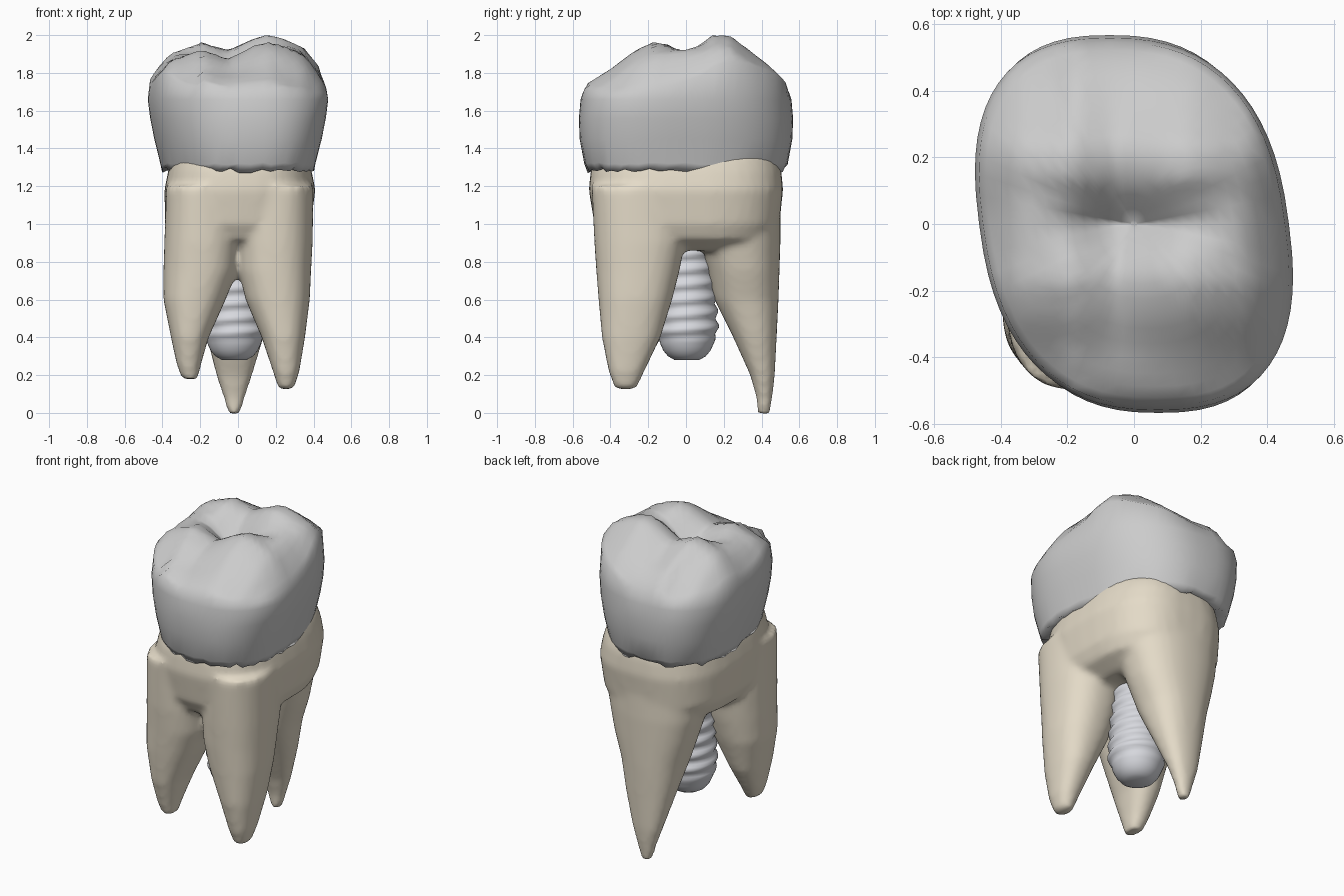
import bpy, bmesh, math, random

if "Cube" in bpy.data.objects:
    bpy.data.objects.remove(bpy.data.objects["Cube"])

random.seed(4)
SEG = 64


def lerp(table, t):
    if t <= table[0][0]:
        return table[0][1]
    for (a, va), (b, vb) in zip(table, table[1:]):
        if t <= b:
            f = (t - a) / (b - a)
            return va + (vb - va) * f
    return table[-1][1]


def oval(cx, cy, rx, ry, power, shear=0.0, n=SEG):
    pts = []
    for i in range(n):
        a = 2 * math.pi * i / n
        c, s = math.cos(a), math.sin(a)
        x = rx * math.copysign(abs(c) ** (2 / power), c)
        y = ry * math.copysign(abs(s) ** (2 / power), s)
        pts.append((cx + x - shear * y, cy + y))
    return pts


def loft(bm, rings):
    """Skin a list of equal-length rings of 3D points and cap both ends."""
    loops = [[bm.verts.new(p) for p in r] for r in rings]
    n = len(loops[0])
    for lo, hi in zip(loops, loops[1:]):
        for i in range(n):
            j = (i + 1) % n
            bm.faces.new((lo[i], lo[j], hi[j], hi[i]))
    bm.faces.new(loops[0][::-1])
    bm.faces.new(loops[-1])


def finish(name, bm, color):
    bmesh.ops.recalc_face_normals(bm, faces=bm.faces)
    me = bpy.data.meshes.new(name)
    bm.to_mesh(me)
    bm.free()
    for p in me.polygons:
        p.use_smooth = True
    mat = bpy.data.materials.new(name + "_material")
    mat.diffuse_color = (*color, 1)
    mat.use_nodes = True
    mat.node_tree.nodes["Principled BSDF"].inputs["Base Color"].default_value = mat.diffuse_color
    me.materials.append(mat)
    ob = bpy.data.objects.new(name, me)
    bpy.context.collection.objects.link(ob)
    return ob


# Crown: bulging walls, then a chewing surface with four cusps and a groove
RIDGE_Y = [(-.57, 1.62), (-.53, 1.74), (-.4, 1.82), (-.27, 1.92), (-.17, 1.965),
           (-.1, 1.95), (0, 1.87), (.08, 1.95), (.14, 2.0), (.23, 2.0),
           (.35, 1.91), (.45, 1.83), (.53, 1.75), (.57, 1.62)]
RIDGE_X = [(-.48, -.26), (-.43, -.18), (-.36, -.1), (-.2, -.045), (-.05, -.1),
           (.08, -.025), (.15, 0), (.24, -.02), (.35, -.07), (.43, -.17), (.48, -.26)]


def chewing_height(x, y):
    off = lerp(RIDGE_X, x)
    if abs(x) < .2:
        off *= max(0.2, 1 - (y / .5) ** 2)
    margin = .1 * min(1, (x / .3) ** 2) * math.exp(-(y / .07) ** 2)
    return lerp(RIDGE_Y, y) + off + margin


crown = bmesh.new()
rings = [[(x, y, 1.30) for x, y in oval(0, 0, .34, .46, 2.6, .08)]]
for z, rx, ry, jag in [(1.285, .39, .52, .016), (1.32, .398, .538, .006),
                       (1.45, .43, .563, 0), (1.56, .452, .567, 0), (1.66, .465, .558, 0)]:
    rings.append([(x, y, z + random.uniform(-jag, jag))
                  for x, y in oval(0, 0, rx, ry, 2.5, .13)])
for s in (.975, .93, .87, .8, .72, .64, .56, .48, .4, .32, .24, .16, .08, .02):
    rings.append([(x, y, max(chewing_height(x, y), 1.69 + .25 * (1 - s) if s > .8 else 1.74))
                  for x, y in oval(0, 0, .465 * s, .56 * s, 2.5, .13)])
loft(crown, rings)
finish("crown", crown, (.88, .88, .86))

# Roots: trunk and three tapering roots, fused into one skin
# each ring: z, centre x, centre y, radius x, radius y
trunk = [(1.36, .01, 0, .355, .48), (1.28, .01, 0, .38, .505), (1.18, .01, 0, .4, .515),
         (1.0, 0, .005, .385, .49), (.92, 0, .01, .35, .45), (.86, 0, .02, .24, .33)]
front_right = [(1.2, .2, -.25, .2, .25), (.9, .195, -.245, .2, .24), (.75, .195, -.255, .192, .22),
               (.6, .21, -.268, .17, .195), (.4, .24, -.29, .115, .155),
               (.22, .255, -.315, .07, .095), (.125, .255, -.32, .04, .055)]
front_left = [(1.2, -.18, -.25, .2, .25), (.9, -.19, -.245, .2, .24), (.75, -.2, -.25, .195, .22),
              (.6, -.23, -.26, .165, .195), (.4, -.255, -.28, .1, .15),
              (.26, -.26, -.3, .065, .09), (.18, -.255, -.31, .042, .055)]
back = [(1.2, 0, .27, .33, .23), (.9, -.01, .285, .29, .215), (.75, -.01, .305, .25, .19),
        (.6, -.015, .32, .2, .17), (.4, -.015, .365, .15, .115), (.2, -.02, .405, .095, .065),
        (.08, -.02, .415, .055, .042), (-.005, -.02, .412, .032, .032)]
roots = bmesh.new()
for part, power in ((trunk, 2.7), (front_right, 2.3), (front_left, 2.3), (back, 2.3)):
    loft(roots, [[(x, y, z) for x, y in oval(cx, cy, rx, ry, power, n=40)]
                 for z, cx, cy, rx, ry in part])
root_ob = finish("roots", roots, (.78, .71, .58))
rm = root_ob.modifiers.new("fuse", 'REMESH')
rm.mode = 'VOXEL'
rm.voxel_size = .02
rm.use_smooth_shade = True
sm = root_ob.modifiers.new("soften", 'SMOOTH')
sm.factor = .5
sm.iterations = 5

# Implant: round-nosed post with a helical thread, set between the roots
POST = [(.28, .065), (.30, .1), (.33, .125), (.37, .143), (.45, .152), (.85, .13), (1.2, .12)]
PITCH = .08
implant = bmesh.new()
rings = []
zs = [.28, .29, .30, .315, .33, .35] + [.37 + .016 * k for k in range(48)]
for z in zs:
    ring = []
    for i in range(40):
        a = 2 * math.pi * i / 40
        phase = (z / PITCH - i / 40) % 1
        thread = .022 * (1 - abs(2 * phase - 1)) * min(1, max(0, (z - .37) / .06))
        r = lerp(POST, z) + thread
        ring.append((-.02 + r * math.cos(a), .005 + r * math.sin(a), z))
    rings.append(ring)
loft(implant, rings)
finish("implant_screw", implant, (.68, .69, .73))
